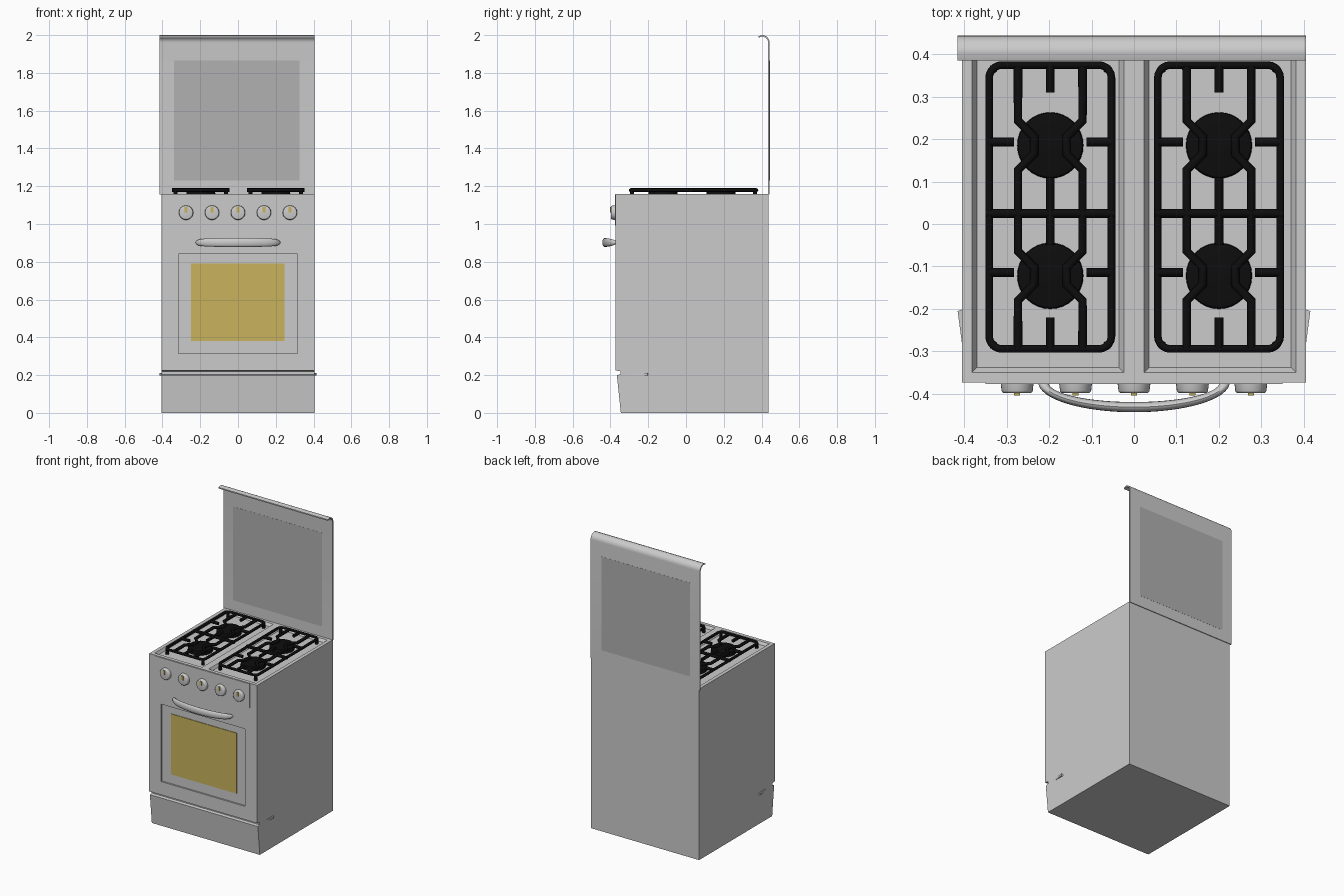
import bpy, bmesh, math
from mathutils import Vector

if "Cube" in bpy.data.objects:
    bpy.data.objects.remove(bpy.data.objects["Cube"])


def material(name, rgb):
    m = bpy.data.materials.new(name)
    m.diffuse_color = (*rgb, 1)
    m.use_nodes = True
    m.node_tree.nodes["Principled BSDF"].inputs["Base Color"].default_value = m.diffuse_color
    return m


ENAMEL = material("light_grey_enamel", (0.60, 0.60, 0.60))
GLASS = material("grey_glass", (0.44, 0.44, 0.44))
AMBER = material("amber_yellow", (0.58, 0.45, 0.11))
IRON = material("black_iron", (0.004, 0.004, 0.004))


def finish(name, bm, mat, smooth=False):
    bmesh.ops.recalc_face_normals(bm, faces=bm.faces)
    me = bpy.data.meshes.new(name)
    bm.to_mesh(me)
    bm.free()
    ob = bpy.data.objects.new(name, me)
    bpy.context.collection.objects.link(ob)
    me.materials.append(mat)
    if smooth:
        activate(ob)
        bpy.ops.object.shade_smooth_by_angle(angle=math.radians(35))
    return ob


def activate(ob):
    bpy.ops.object.select_all(action='DESELECT')
    ob.select_set(True)
    bpy.context.view_layer.objects.active = ob


def box(name, lo, hi, mat):
    bm = bmesh.new()
    bmesh.ops.create_cube(bm, size=1)
    for v in bm.verts:
        v.co = [lo[i] + (v.co[i] + 0.5) * (hi[i] - lo[i]) for i in range(3)]
    return finish(name, bm, mat)


def prism(profile, xs):
    """Closed y-z profile swept through the x stations."""
    bm = bmesh.new()
    rings = [[bm.verts.new((x, y, z)) for y, z in profile] for x in xs]
    n = len(profile)
    for a, b in zip(rings, rings[1:]):
        for i in range(n):
            j = (i + 1) % n
            bm.faces.new((a[i], a[j], b[j], b[i]))
    bm.faces.new(rings[0])
    bm.faces.new(rings[-1][::-1])
    bmesh.ops.recalc_face_normals(bm, faces=bm.faces)
    return bm


def cylinder(name, r1, r2, base, axis, height, mat, bevel=0.006):
    bm = bmesh.new()
    bmesh.ops.create_cone(bm, cap_ends=True, segments=32, radius1=r1, radius2=r2, depth=height)
    rim = [e for e in bm.edges if all(v.co.z > 0 for v in e.verts)]
    bmesh.ops.bevel(bm, geom=rim, offset=bevel, segments=3, affect='EDGES', profile=0.5)
    rot = Vector((0, 0, 1)).rotation_difference(Vector(axis))
    for v in bm.verts:
        v.co = rot @ (v.co + Vector((0, 0, height / 2))) + Vector(base)
    return finish(name, bm, mat, True)


# Cabinet: side profile with drawer groove, two sunken hob wells
profile = [(-0.345, 0), (-0.366, 0.2), (-0.346, 0.204), (-0.346, 0.22), (-0.373, 0.225),
           (-0.373, 1.16), (0.438, 1.16), (0.438, 0)]
bm = prism(profile, (-0.405, 0, 0.405))
tops = [f for f in bm.faces if f.normal.z > 0.9 and f.calc_center_median().z > 1.1]
bmesh.ops.inset_individual(bm, faces=tops, thickness=0.034)
bmesh.ops.inset_individual(bm, faces=tops, thickness=0.016, depth=-0.018)
cabinet = finish("cabinet", bm, ENAMEL)

# Recess in the oven door
cutter = box("door_recess_cutter", (-0.315, -0.45, 0.315), (0.315, -0.362, 0.84), ENAMEL)
cutter.hide_render = True
mod = cabinet.modifiers.new("recess", 'BOOLEAN')
mod.object, mod.operation, mod.solver = cutter, 'DIFFERENCE', 'EXACT'
activate(cabinet)
bpy.ops.object.modifier_apply(modifier=mod.name)
bpy.data.objects.remove(cutter)

box("oven_window", (-0.248, -0.366, 0.38), (0.246, -0.360, 0.79), AMBER)
box("control_panel", (-0.35, -0.377, 0.992), (0.35, -0.370, 1.157), ENAMEL)

# Small hinge tabs poking out of the sides
for s in (-1, 1):
    bm = bmesh.new()
    tri = [(0.40, -0.20), (0.415, -0.205), (0.405, -0.28), (0.40, -0.28)]
    f = bm.faces.new([bm.verts.new((s * x, y, 0.197)) for x, y in tri])
    up = bmesh.ops.extrude_face_region(bm, geom=[f])["geom"]
    bmesh.ops.translate(bm, vec=(0, 0, 0.014), verts=[g for g in up if isinstance(g, bmesh.types.BMVert)])
    finish("hinge_tab", bm, ENAMEL)

# Raised lid with rolled front edge
outer, inner = [(0.443, 1.155)], [(0.435, 1.155)]
for i in range(9):
    a = math.radians(90 * i / 8)
    c, s = math.cos(a), math.sin(a)
    outer.append((0.403 + 0.040 * c, 1.96 + 0.040 * s))
    inner.append((0.403 + 0.032 * c, 1.96 + 0.032 * s))
outer.append((0.385, 1.994))
inner.append((0.385, 1.986))
finish("lid", prism(outer + inner[::-1], (-0.415, 0.405)), ENAMEL, True)
box("lid_glass", (-0.34, 0.4342, 1.23), (0.325, 0.4438, 1.865), GLASS)

# Knobs with pointer marks
for i in range(5):
    x = (i - 2) * 0.1375
    cylinder("knob", 0.039, 0.036, (x, -0.372, 1.06), (0, -1, 0), 0.026, ENAMEL)
    box("knob_pointer", (x - 0.007, -0.403, 1.062), (x + 0.007, -0.395, 1.090), AMBER)

# Bowed door handle, flattened oval section
bm = bmesh.new()
rings = []
for i in range(33):
    a = math.radians(-90 + 180 * i / 32)
    s, c = math.sin(a), math.cos(a)
    h = 0.024 * max(c, 0.03) ** 0.3
    ring = []
    for k in range(16):
        t = 2 * math.pi * k / 16
        d = 0.012 * math.cos(t)
        ring.append(bm.verts.new(((0.213 + d) * s, -0.373 - (0.058 + d) * c, 0.902 + h * math.sin(t))))
    rings.append(ring)
for a, b in zip(rings, rings[1:]):
    for k in range(16):
        bm.faces.new((a[k], a[k - 1], b[k - 1], b[k]))
bm.faces.new(rings[0])
bm.faces.new(rings[-1])
finish("door_handle", bm, ENAMEL, True)


def tubes(name, paths, radius, mat):
    cu = bpy.data.curves.new(name, 'CURVE')
    cu.dimensions = '3D'
    cu.bevel_depth, cu.bevel_resolution, cu.use_fill_caps = radius, 2, True
    for pts, closed in paths:
        sp = cu.splines.new('POLY')
        sp.points.add(len(pts) - 1)
        for p, co in zip(sp.points, pts):
            p.co = (*co, 1)
        sp.use_cyclic_u = closed
    ob = bpy.data.objects.new(name, cu)
    bpy.context.collection.objects.link(ob)
    cu.materials.append(mat)
    activate(ob)
    bpy.ops.object.convert(target='MESH')
    bpy.ops.object.shade_smooth_by_angle(angle=math.radians(50))


# Burners and pan supports
Z, MID = 1.179, 0.04
BURNERS = (0.185, -0.122)
for cx in (-0.197, 0.2):
    for cy in BURNERS:
        cylinder("burner_cap", 0.078, 0.076, (cx, cy, 1.14), (0, 0, 1), 0.032, IRON, 0.004)

    # Rounded outer frame
    frame = []
    for q, (sx, sy) in enumerate(((1, 1), (-1, 1), (-1, -1), (1, -1))):
        for k in range(6):
            a = math.radians(90 * q + 18 * k)
            frame.append((cx + sx * 0.114 + 0.03 * math.cos(a), MID + sy * 0.304 + 0.03 * math.sin(a), Z))
    tubes("grate_frame", [(frame, True)], 0.009, IRON)

    # Bars, finger stubs and feet
    bars = [([(-0.152, 0.025), (0.152, 0.025)], Z), ([(0, 0.372), (0, 0.31)], Z),
            ([(0, 0.11), (0, -0.05)], Z), ([(0, -0.22), (0, -0.294)], Z)]
    for s in (-1, 1):
        path = [(s * 0.076, 0.37)]
        for cy in BURNERS:
            path += [(s * 0.076, cy + 0.058), (s * 0.038, cy + 0.02),
                     (s * 0.038, cy - 0.02), (s * 0.076, cy - 0.058)]
            bars.append(([(s * 0.144, cy + 0.008), (s * 0.085, cy + 0.008)], Z))
        bars.append((path + [(s * 0.076, -0.294)], Z))
    paths = [([(cx + x, y, z) for x, y in pts], False) for pts, z in bars]
    for sx in (-1, 1):
        for sy in (-1, 1):
            x, y = cx + sx * 0.134, MID + sy * 0.325
            paths.append(([(x, y, Z), (x, y, 1.14)], False))
    tubes("grate_bars", paths, 0.0105, IRON)
